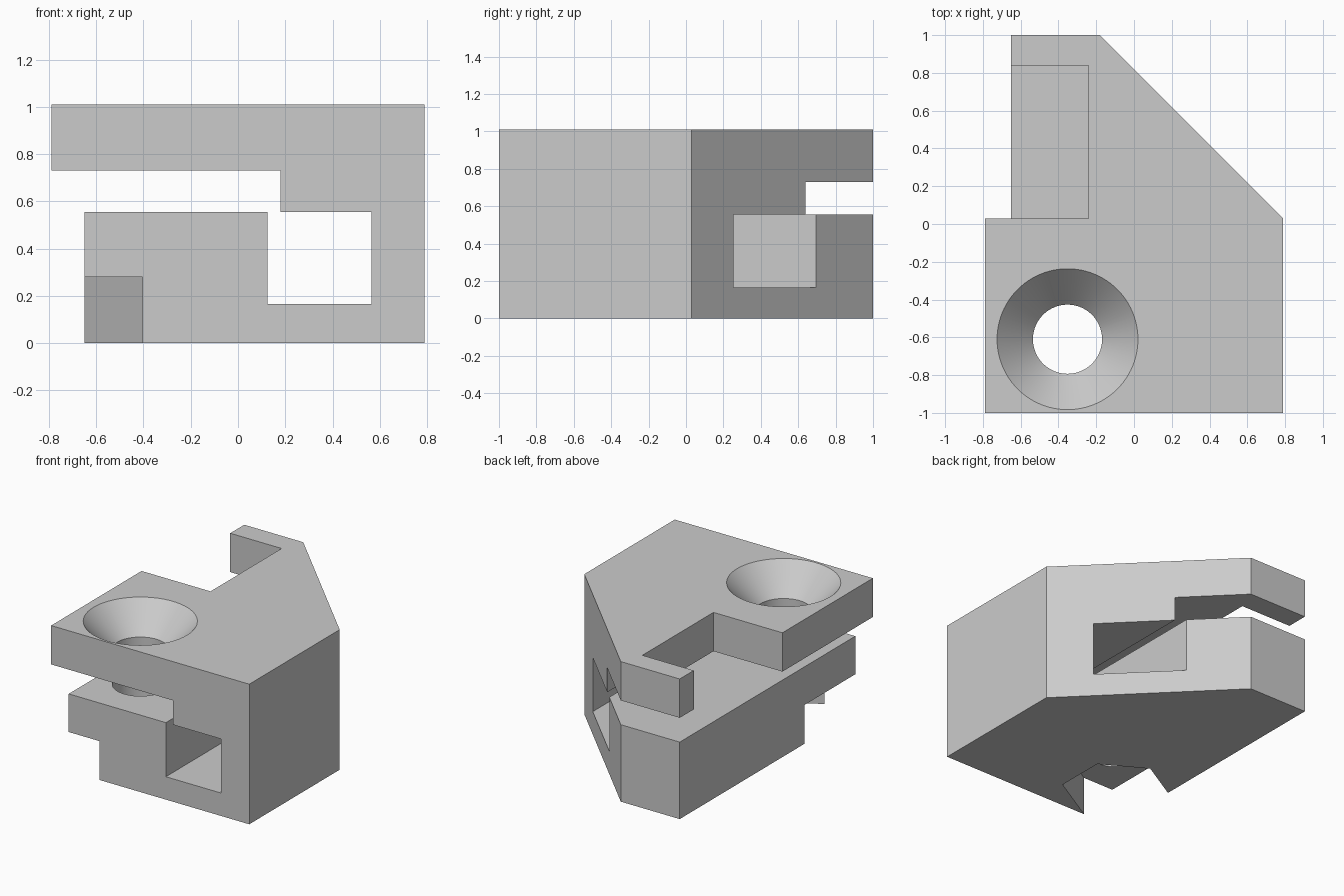
import bpy
import bmesh
import math
from mathutils import Vector

cube = bpy.data.objects.get("Cube")
if cube:
    bpy.data.objects.remove(cube, do_unlink=True)

grey = bpy.data.materials.new("plain grey")
grey.use_nodes = True
grey.diffuse_color = (0.6, 0.6, 0.6, 1)
grey.node_tree.nodes["Principled BSDF"].inputs["Base Color"].default_value = (0.6, 0.6, 0.6, 1)


def finish(name, bm):
    bmesh.ops.recalc_face_normals(bm, faces=bm.faces)
    mesh = bpy.data.meshes.new(name)
    bm.to_mesh(mesh)
    bm.free()
    mesh.materials.append(grey)
    obj = bpy.data.objects.new(name, mesh)
    bpy.context.collection.objects.link(obj)
    return obj


def prism(name, points, start, end, axis):
    """Extrude a 2D outline along y (outline in x, z) or z (outline in x, y)."""
    bm = bmesh.new()
    place = (lambda a, b: (a, start, b)) if axis == "y" else (lambda a, b: (a, b, start))
    face = bm.faces.new([bm.verts.new(place(a, b)) for a, b in points])
    step = Vector((0, end - start, 0)) if axis == "y" else Vector((0, 0, end - start))
    new = bmesh.ops.extrude_face_region(bm, geom=[face])["geom"]
    bmesh.ops.translate(bm, vec=step, verts=[v for v in new if isinstance(v, bmesh.types.BMVert)])
    return finish(name, bm)


def lathe(name, centre, profile, segments):
    """Turn a radius/height profile around a vertical axis."""
    bm = bmesh.new()
    rings = []
    for r, z in profile:
        angles = [math.tau * i / segments for i in range(segments)]
        rings.append([bm.verts.new((centre[0] + r * math.cos(a), centre[1] + r * math.sin(a), z))
                      for a in angles])
    for low, high in zip(rings, rings[1:]):
        for i in range(segments):
            j = (i + 1) % segments
            bm.faces.new((low[i], low[j], high[j], high[i]))
    bm.faces.new(rings[0])
    bm.faces.new(rings[-1])
    return finish(name, bm)


def rect(x0, x1, y0, y1):
    return [(x0, y0), (x1, y0), (x1, y1), (x0, y1)]


def cut(target, cutter):
    mod = target.modifiers.new(cutter.name, "BOOLEAN")
    mod.operation = "DIFFERENCE"
    mod.solver = "EXACT"
    mod.object = cutter
    bpy.context.view_layer.objects.active = target
    bpy.ops.object.modifier_apply(modifier=mod.name)
    bpy.data.objects.remove(cutter, do_unlink=True)


# Clamp body: front profile with the side slot and square channel
TOP = 1.01
body = prism("clamp_body", [
    (-0.65, 0), (0.79, 0), (0.79, TOP), (-0.79, TOP), (-0.79, 0.73), (0.18, 0.73),
    (0.18, 0.555), (0.565, 0.555), (0.565, 0.165), (0.125, 0.165), (0.125, 0.555),
    (-0.65, 0.555)], -1, 1, "y")

# Diagonal back corner
cut(body, prism("corner_cutter", [(0.99, -0.17), (0.99, 1.2), (-0.38, 1.2)], -0.2, 1.3, "z"))

# Upper plate: narrower rear edge and rectangular side notch
cut(body, prism("edge_cutter", rect(-1, -0.65, 0.03, 1.2), 0.65, 1.3, "z"))
cut(body, prism("notch_cutter", rect(-1, -0.24, 0.03, 0.84), 0.65, 1.3, "z"))

# Nut pocket underneath: half hexagon with parallel walls running out of the front corner
cx, cy, nut = -0.352, -0.61, 0.36
corners = [(cx + nut * math.cos(math.radians(a)), cy + nut * math.sin(math.radians(a)))
           for a in (-90, -30, 30, 90)]
run = (-math.cos(math.radians(30)), -0.5)
tail = [(corners[i][0] + run[0], corners[i][1] + run[1]) for i in (3, 0)]
cut(body, prism("nut_cutter", corners + tail, -0.2, 0.28, "z"))

# Countersunk screw hole through both jaws
cut(body, lathe("screw_cutter", (cx, cy),
                [(0.183, -0.3), (0.183, 0.81), (0.373, TOP), (0.468, TOP + 0.1)], 96))

bpy.ops.object.select_all(action="DESELECT")
body.select_set(True)
bpy.context.view_layer.objects.active = body
bpy.ops.object.shade_smooth_by_angle(angle=math.radians(25))
